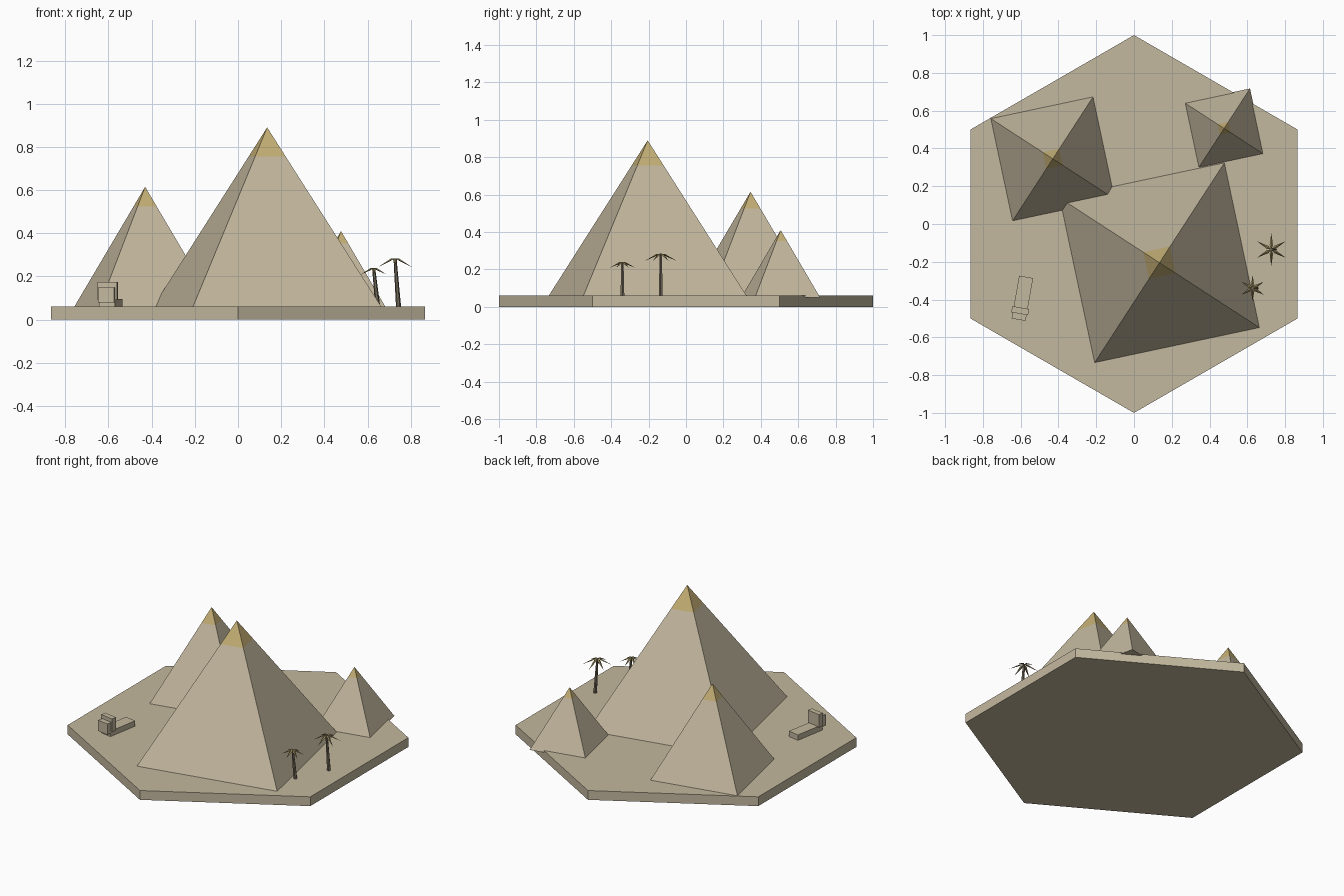
import bpy, bmesh, math
from mathutils import Vector, Matrix

if "Cube" in bpy.data.objects:
    bpy.data.objects.remove(bpy.data.objects["Cube"])


def material(name, rgb):
    m = bpy.data.materials.new(name)
    m.diffuse_color = (*rgb, 1.0)
    m.use_nodes = True
    m.node_tree.nodes["Principled BSDF"].inputs["Base Color"].default_value = m.diffuse_color
    return m


SAND = material("sand", (0.55, 0.48, 0.345))
GOLD = material("gold", (0.56, 0.43, 0.18))
BARK = material("bark", (0.17, 0.14, 0.10))
LEAF = material("palm_leaf", (0.30, 0.24, 0.10))


def finish(name, bm, *mats):
    bmesh.ops.recalc_face_normals(bm, faces=bm.faces)
    mesh = bpy.data.meshes.new(name)
    bm.to_mesh(mesh)
    bm.free()
    for m in mats:
        mesh.materials.append(m)
    obj = bpy.data.objects.new(name, mesh)
    bpy.context.collection.objects.link(obj)
    return obj


def add_ring(bm, center, radius, sides, turn):
    return [bm.verts.new(Vector(center) + Vector((
        radius * math.cos(turn + math.tau * i / sides),
        radius * math.sin(turn + math.tau * i / sides), 0)))
        for i in range(sides)]


def bridge(bm, low, high):
    n = len(low)
    for i in range(n):
        bm.faces.new((low[i], low[(i + 1) % n], high[(i + 1) % n], high[i]))


def prism(name, low, high, r_low, r_high, sides, turn, mat):
    bm = bmesh.new()
    a = add_ring(bm, low, r_low, sides, turn)
    b = add_ring(bm, high, r_high, sides, turn)
    bridge(bm, a, b)
    bm.faces.new(a)
    bm.faces.new(b)
    return finish(name, bm, mat)


# Hexagonal desert slab
GROUND = 0.06
prism("desert_base", (0, 0, 0), (0, 0, GROUND), 1, 1, 6, math.pi / 6, SAND)


# Pyramids with gold capstones, sunk slightly into the sand
def pyramid(name, x, y, apex, radius):
    base, cap, turn = 0.05, 0.16, math.radians(57)
    bm = bmesh.new()
    low = add_ring(bm, (x, y, base), radius, 4, turn)
    mid = add_ring(bm, (x, y, apex - cap * (apex - base)), radius * cap, 4, turn)
    tip = bm.verts.new((x, y, apex))
    bm.faces.new(low)
    bridge(bm, low, mid)
    for i in range(4):
        bm.faces.new((mid[i], mid[(i + 1) % 4], tip)).material_index = 1
    finish(name, bm, SAND, GOLD)


pyramid("large_pyramid", 0.135, -0.205, 0.89, 0.638)
pyramid("medium_pyramid", -0.43, 0.345, 0.615, 0.398)
pyramid("small_pyramid", 0.477, 0.506, 0.41, 0.252)

# Blocky sphinx: distances run forward from its back end
SPHINX = Matrix.Translation((-0.571, -0.28, 0)) @ Matrix.Rotation(math.radians(-10), 4, "Z")


def sphinx_block(name, width, d0, d1, z0, z1):
    bm = bmesh.new()
    place = (SPHINX @ Matrix.Translation((0, -(d0 + d1) / 2, (z0 + z1) / 2))
             @ Matrix.Diagonal((width, d1 - d0, z1 - z0, 1)))
    bmesh.ops.create_cube(bm, size=1, matrix=place)
    finish(name, bm, SAND)


sphinx_block("sphinx_body", 0.075, 0.0, 0.205, 0.05, 0.095)
sphinx_block("sphinx_headdress", 0.09, 0.165, 0.198, 0.09, 0.174)
sphinx_block("sphinx_face", 0.075, 0.19, 0.23, 0.08, 0.15)


# Palms: leaning tapered trunk and six drooping spiky fronds
def palm(name, base_x, top_x, y, top_z, reach):
    prism(name + "_trunk", (base_x, y, GROUND - 0.01), (top_x, y, top_z),
          0.012, 0.007, 6, 0, BARK)
    bm = bmesh.new()
    crown = Vector((top_x, y, top_z))
    for i in range(6):
        a = math.radians(30 + 60 * i)
        out = Vector((math.cos(a), math.sin(a), 0))
        side = Vector((-out.y, out.x, 0)) * 0.009
        up = Vector((0, 0, 0.005))
        mid = crown + out * reach * 0.25 + Vector((0, 0, -0.006))
        root = bm.verts.new(crown)
        tip = bm.verts.new(crown + out * reach + Vector((0, 0, -0.45 * reach)))
        ring = [bm.verts.new(mid + v) for v in (side, up, -side, -up)]
        for k in range(4):
            bm.faces.new((root, ring[k], ring[(k + 1) % 4]))
            bm.faces.new((tip, ring[(k + 1) % 4], ring[k]))
    finish(name + "_fronds", bm, LEAF)


palm("tall_palm", 0.744, 0.727, -0.135, 0.284, 0.088)
palm("short_palm", 0.648, 0.628, -0.34, 0.24, 0.068)
